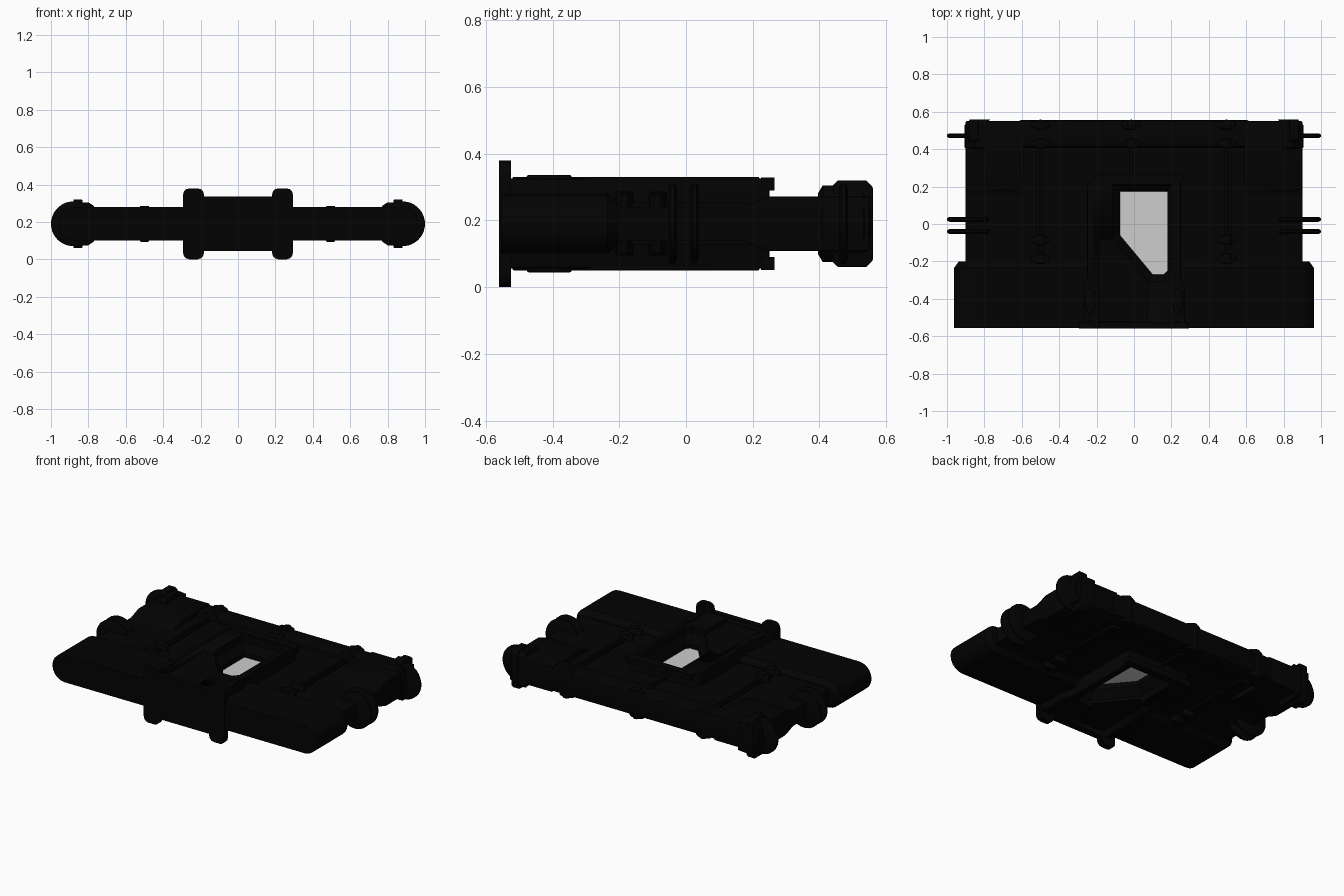
import bpy, bmesh, math
from mathutils import Vector

if "Cube" in bpy.data.objects:
    bpy.data.objects.remove(bpy.data.objects["Cube"])

MID = 0.19  # height of the plane of symmetry


def material(name, v):
    m = bpy.data.materials.new(name)
    m.diffuse_color = (v, v, v, 1)
    m.use_nodes = True
    m.node_tree.nodes["Principled BSDF"].inputs["Base Color"].default_value = m.diffuse_color
    return m


BLACK = material("matte black", 0.0008)
GREY = material("pane grey", 0.61)


def loft(name, rings, mat=BLACK, bevel=0, smooth=True):
    """Skin a list of equally sized closed rings and cap both ends."""
    bm = bmesh.new()
    rows = [[bm.verts.new(p) for p in r] for r in rings]
    n = len(rows[0])
    for a, b in zip(rows, rows[1:]):
        for i in range(n):
            j = (i + 1) % n
            bm.faces.new((a[i], a[j], b[j], b[i]))
    bm.faces.new(rows[0])
    bm.faces.new(rows[-1])
    bmesh.ops.recalc_face_normals(bm, faces=bm.faces)
    if bevel:
        edges = [e for e in bm.edges if e.calc_face_angle(0) > 0.6]
        bmesh.ops.bevel(bm, geom=edges, offset=bevel, segments=2, profile=0.5, affect='EDGES')
    me = bpy.data.meshes.new(name)
    bm.to_mesh(me)
    bm.free()
    me.materials.append(mat)
    ob = bpy.data.objects.new(name, me)
    bpy.context.collection.objects.link(ob)
    bpy.context.view_layer.objects.active = ob
    for o in bpy.context.selected_objects:
        o.select_set(False)
    ob.select_set(True)
    if smooth:
        bpy.ops.object.shade_smooth_by_angle(angle=math.radians(32))
    return ob


def prism(name, pts, axis, lo, hi, bevel=0, mat=BLACK):
    """Extrude a 2D outline along an axis."""
    place = {'x': lambda p, t: (t, p[0], p[1]),
             'y': lambda p, t: (p[0], t, p[1]),
             'z': lambda p, t: (p[0], p[1], t)}[axis]
    return loft(name, [[place(p, t) for p in pts] for t in (lo, hi)], mat, bevel)


def box(name, x0, x1, y0, y1, z0, z1, bevel=0):
    return prism(name, [(x0, y0), (x1, y0), (x1, y1), (x0, y1)], 'z', z0, z1, bevel)


def oval(cx, cy, rx, ry, n):
    return [(cx + rx * math.cos(math.tau * (i + .5) / n),
             cy + ry * math.sin(math.tau * (i + .5) / n)) for i in range(n)]


def stadium(half, r, n=10):
    """Flat bar cross-section with round ends."""
    pts = []
    for side in (0, 1):
        for i in range(n + 1):
            a = -math.pi / 2 + math.pi * (i / n + side)
            pts.append(((half - r) * (1 - 2 * side) + r * math.cos(a), MID + r * math.sin(a)))
    return pts


def cut(ob, cutter):
    m = ob.modifiers.new("cut", 'BOOLEAN')
    m.operation = 'DIFFERENCE'
    m.solver = 'EXACT'
    m.object = cutter
    bpy.context.view_layer.objects.active = ob
    bpy.ops.object.modifier_apply(modifier=m.name)


# Front slab with round ends and a tapered rear edge
front_slab = loft("front_slab", [
    [(x, y, z) for x, z in stadium(h, r)]
    for y, h, r in ((-0.555, 0.962, 0.09), (-0.235, 0.962, 0.09), (-0.2, 0.937, 0.06))])

# Thinner rear slab
rear_slab = prism("rear_slab", [(-0.9, -0.25), (0.9, -0.25), (0.9, 0.52), (0.86, 0.55),
                                (-0.86, 0.55), (-0.9, 0.52)], 'z', 0.14, 0.24)
box("rear_bar", -0.62, 0.62, 0.41, 0.555, 0.115, 0.265, 0.015)

# Central housing with a tapered window opening
housing = prism("window_housing", [
    (-0.29, -0.555), (0.29, -0.555), (0.27, -0.5), (0.27, -0.33), (0.25, -0.28),
    (0.25, 0.25), (-0.21, 0.25), (-0.25, 0.21), (-0.25, -0.28), (-0.27, -0.33),
    (-0.27, -0.5)], 'z', 0.055, 0.326, 0.01)
RIM = [(-0.115, 0.21), (0.2, 0.21), (0.2, -0.27), (0.17, -0.305), (0.075, -0.305), (-0.115, -0.08)]
INNER = [(-0.075, 0.175), (0.178, 0.175), (0.178, -0.25), (0.16, -0.27), (0.1, -0.27), (-0.075, -0.06)]
levels = [(RIM, 0.0), (RIM, 0.1), (INNER, 0.15), (INNER, 0.23), (RIM, 0.28), (RIM, 0.4)]
cutter = loft("window_cutter", [[(x, y, z) for x, y in ring] for ring, z in levels], smooth=False)
cutter.hide_render = True
for ob in (front_slab, rear_slab, housing):
    cut(ob, cutter)
bpy.data.objects.remove(cutter)
grown = [(x * 1.01, y * 1.01) for x, y in INNER]
prism("window_pane", grown, 'z', MID - 0.01, MID + 0.01, mat=GREY)

# Shallow recess in front of the slanted window edge, above and below
for z0, z1 in ((0.3, 0.4), (0.0, 0.08)):
    recess = prism("recess_cutter", [(-0.19, -0.52), (0.07, -0.52), (0.07, -0.29),
                                     (-0.09, -0.08), (-0.19, -0.08)], 'z', z0, z1)
    recess.hide_render = True
    cut(housing, recess)
    bpy.data.objects.remove(recess)

for top in (0, 1):
    def zr(a, b):
        """Heights measured away from the middle plane, on either face."""
        return (MID + a, MID + b) if top else (MID - b, MID - a)

    # Lip along the rear of the housing and raised rim strips
    box("housing_lip", -0.22, 0.26, 0.225, 0.265, *zr(0.1, 0.139))
    for s in (-1, 1):
        # Pads on the housing rails
        prism("rail_pad", oval(s * 0.235, -0.41, 0.028, 0.07, 12), 'z', *zr(0.1, 0.146), 0.006)
        box("rail_strip", s * 0.235 - 0.014, s * 0.235 + 0.014, -0.52, 0.22, *zr(0.12, 0.14), 0.004)
        # Long ribs on the rear slab
        for dx in (-0.012, 0.012):
            box("rib", s * 0.5 + dx - 0.008, s * 0.5 + dx + 0.008, -0.2, 0.44, *zr(0.04, 0.063))
    box("middle_rib", -0.025, -0.005, 0.25, 0.44, *zr(0.04, 0.065))

# Front flange lugs
for s in (-1, 1):
    box("flange_lug", min(s * 0.182, s * 0.294), max(s * 0.182, s * 0.294), -0.56, -0.525, 0, 0.38)
    lug = bpy.context.object
    bm = bmesh.new()
    bm.from_mesh(lug.data)
    along_y = [e for e in bm.edges
               if abs((e.verts[0].co - e.verts[1].co).normalized().dot(Vector((0, 1, 0)))) > 0.9]
    bmesh.ops.bevel(bm, geom=along_y, offset=0.035, segments=3, profile=0.5, affect='EDGES')
    bm.to_mesh(lug.data)
    bm.free()
box("front_flange", -0.2, 0.2, -0.56, -0.525, 0.045, 0.335)

# Clamp collars on the ribs and the rear bar, each with a taller core
for x in (-0.5, -0.015, 0.495):
    rows = (0.43, 0.53) if abs(x) < 0.1 else (-0.185, -0.085, 0.43, 0.53)
    for y in rows:
        prism("collar", oval(x, y, 0.055, 0.027, 8), 'z', 0.1, 0.28, 0.008)
        prism("collar_core", oval(x, y, 0.028, 0.03, 8), 'z', 0.094, 0.286, 0.008)

for s in (-1, 1):
    # Thickened corner plates ramping up from the rear slab
    prism("corner_plate", [(0.15, 0.235), (0.25, 0.272), (0.55, 0.272),
                           (0.55, 0.108), (0.25, 0.108), (0.15, 0.145)], 'x',
          min(s * 0.59, s * 0.9), max(s * 0.59, s * 0.9), 0.005)
    # Corner caps with a flat inner side and rounded outer side
    outline = [(0.8, -1), (0.85, -1), (0.885, -0.75), (0.905, -0.35)]
    outline += [(x, -k) for x, k in reversed(outline)]
    loft("corner_cap", [[(s * (x - d), y, MID + k * h) for x, k in outline]
                        for y, h, d in ((0.395, 0.09, 0.01), (0.41, 0.115, 0), (0.53, 0.115, 0),
                                        (0.558, 0.095, 0.03))])
    # Clamp band running over and under the cap
    prism("cap_band", [(0.44, 0.075), (0.455, 0.06), (0.54, 0.06), (0.56, 0.08),
                       (0.56, 0.3), (0.54, 0.32), (0.455, 0.32), (0.44, 0.305)], 'x',
          min(s * 0.832, s * 0.88), max(s * 0.832, s * 0.88), 0.004)
    # Side discs with chamfered rims
    for y in (-0.04, 0.025, 0.472):
        loft("side_disc", [[(x, yy, z) for x, z in oval(s * 0.88, MID, r, r, 28)]
                           for yy, r in ((y - 0.013, 0.108), (y - 0.006, 0.12),
                                         (y + 0.006, 0.12), (y + 0.013, 0.108))])
